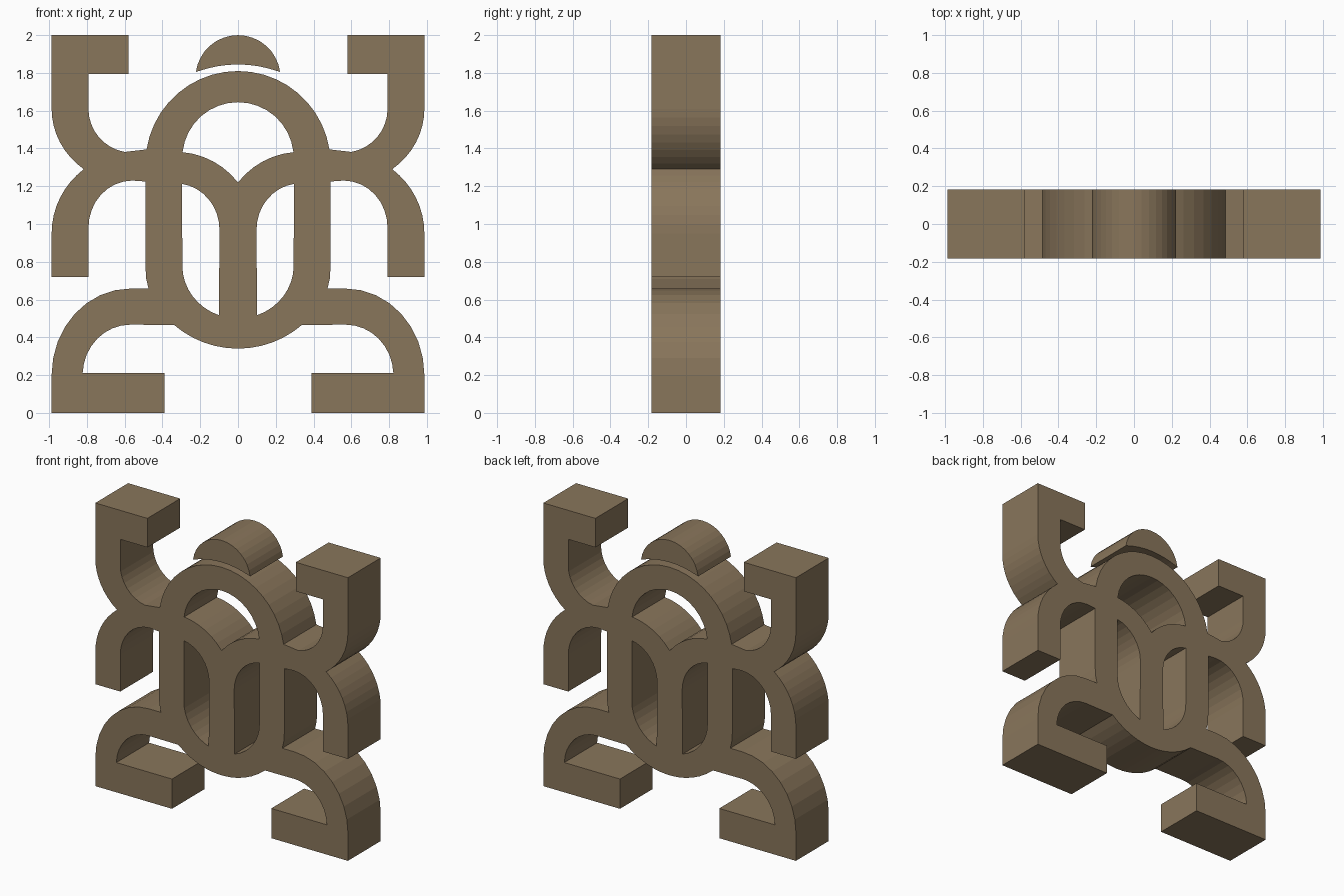
import bpy, bmesh, math

if "Cube" in bpy.data.objects:
    bpy.data.objects.remove(bpy.data.objects["Cube"])

HALF_DEPTH = 0.183

bronze = bpy.data.materials.new("brown bronze")
bronze.diffuse_color = (0.25, 0.18, 0.105, 1)
bronze.use_nodes = True
bronze.node_tree.nodes["Principled BSDF"].inputs["Base Color"].default_value = bronze.diffuse_color


def arc(cx, cz, rx, rz, a0, a1, n=8):
    """Points on an ellipse from angle a0 to a1 (degrees)."""
    angles = [math.radians(a0 + (a1 - a0) * i / n) for i in range(n + 1)]
    return [(cx + rx * math.cos(a), cz + rz * math.sin(a)) for a in angles]


def mirrored(points):
    return [(-x, z) for x, z in reversed(points)]


def symmetric(half):
    """Close a right half outline that starts and ends on x = 0."""
    return half + mirrored(half[1:-1])


def plate(name, loops):
    """Extruded flat shape; inner loops become holes."""
    cu = bpy.data.curves.new(name, 'CURVE')
    cu.dimensions = '2D'
    cu.fill_mode = 'BOTH'
    cu.extrude = HALF_DEPTH
    for pts in loops:
        sp = cu.splines.new('POLY')
        sp.points.add(len(pts) - 1)
        for p, (x, z) in zip(sp.points, pts):
            p.co = (x, z, 0, 1)
        sp.use_cyclic_u = True
    tmp = bpy.data.objects.new(name + "_outline", cu)
    bpy.context.collection.objects.link(tmp)
    dg = bpy.context.evaluated_depsgraph_get()
    me = bpy.data.meshes.new_from_object(tmp.evaluated_get(dg))
    bpy.data.objects.remove(tmp)
    bm = bmesh.new()
    bm.from_mesh(me)
    bmesh.ops.remove_doubles(bm, verts=bm.verts, dist=0.0005)
    for v in bm.verts:                       # stand the shape upright
        x, y, z = v.co
        v.co = (x, -z, y)
    bmesh.ops.recalc_face_normals(bm, faces=bm.faces)
    for f in bm.faces:
        f.smooth = False
        f.material_index = 0
    bm.to_mesh(me)
    bm.free()
    me.materials.clear()
    me.materials.append(bronze)
    ob = bpy.data.objects.new(name, me)
    bpy.context.collection.objects.link(ob)
    return ob


# Right half of the outer silhouette, top centre to bottom centre
outer = arc(0, 1.32, 0.49, 0.49, 90, 8.8, 10)                   # shoulder ring
outer += arc(0.56, 1.61, 0.232, 0.232, -80, 0)                  # raised limb, inside
outer += [(0.792, 1.795), (0.58, 1.795), (0.58, 2.0), (0.987, 2.0)]
outer += arc(0.56, 1.61, 0.427, 0.40, 0, -53)                   # raised limb, outside
outer += arc(0.56, 0.95, 0.427, 0.425, 53, 0)[1:]               # lowered limb, outside
outer += [(0.987, 0.72), (0.792, 0.72)]
outer += arc(0.56, 0.98, 0.232, 0.25, 0, 90)                    # lowered limb, inside
outer += [(0.49, 1.225), (0.49, 0.77), (0.486, 0.71), (0.474, 0.658)]
outer += arc(0.57, 0.2, 0.417, 0.458, 90, 0)                    # foot leg, outside
outer += [(0.987, 0.0), (0.388, 0.0), (0.388, 0.21)]
outer += arc(0.57, 0.2, 0.253, 0.267, 2.2, 90)                  # foot leg, inside
outer += arc(0, 0.86, 0.52, 0.52, -49.4, -90, 6)                # shell bottom

# Upper window: round top with two arcs meeting in a dip
window = arc(0, 1.35, 0.295, 0.295, 90, 6.5)
window += arc(0.33, 0.945, 0.425, 0.437, 95, 141, 6)

# Tall slot right of the centre bar, and its mirror
slot = arc(0.33, 0.97, 0.232, 0.245, 180, 98.5)
slot += arc(0, 0.78, 0.295, 0.28, 0, -70)

plate("body", [symmetric(outer), symmetric(window), slot, mirrored(slot)])

# Head cap floating over the ring
cap = arc(0, 1.775, 0.225, 0.225, 7.7, 172.3, 16)
cap += arc(0, 1.22, 0.625, 0.625, 110.6, 69.4, 8)[1:-1]
plate("head", [cap])
